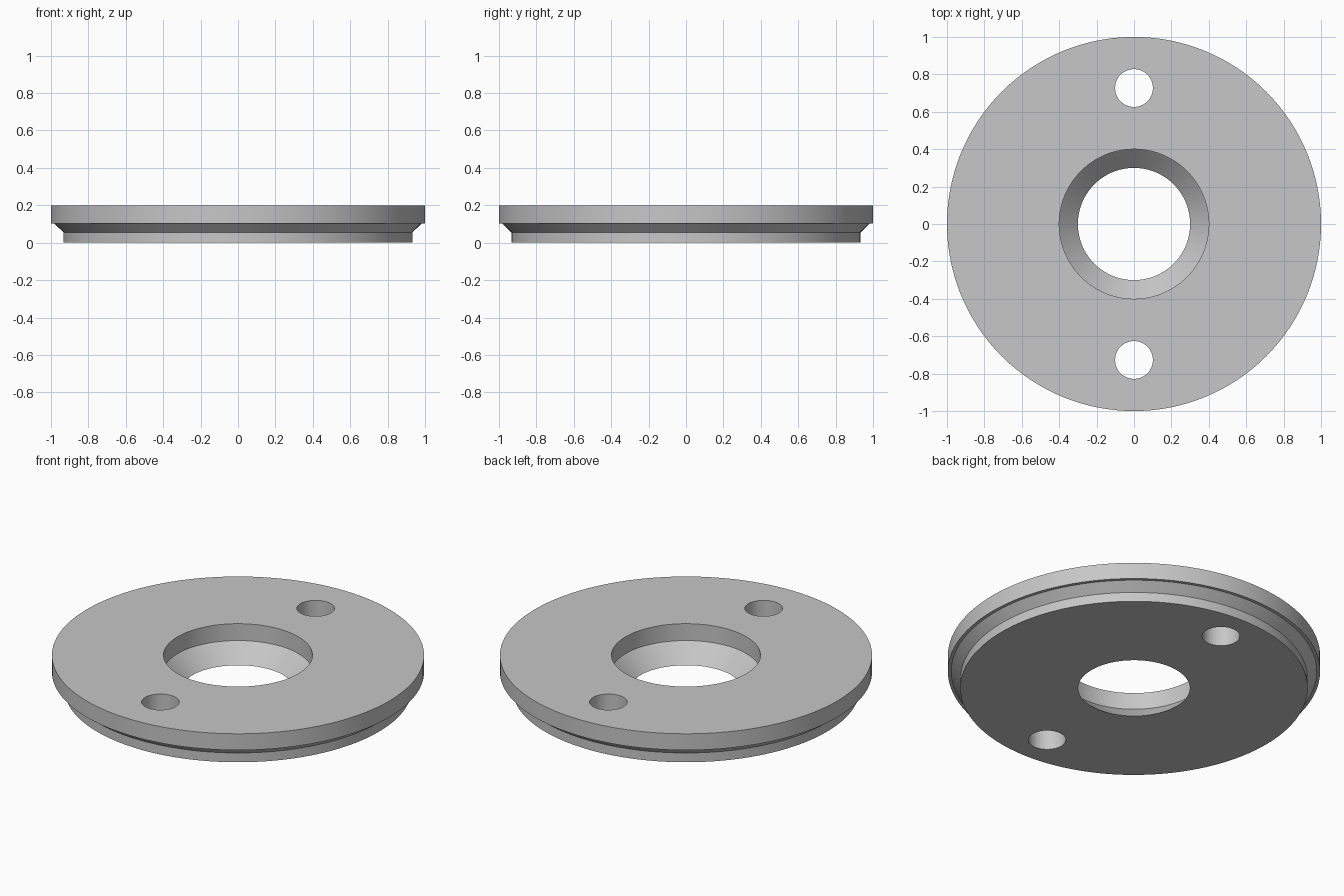
import bpy
import bmesh
import math
from mathutils import Matrix, Vector

cube = bpy.data.objects.get("Cube")
if cube:
    bpy.data.objects.remove(cube, do_unlink=True)

SEGMENTS = 128
HEIGHT = 0.2

# Single plain grey material
grey = bpy.data.materials.new("plain grey")
grey.use_nodes = True
colour = (0.57, 0.57, 0.57, 1)
grey.diffuse_color = colour
grey.node_tree.nodes["Principled BSDF"].inputs["Base Color"].default_value = colour


def add_object(name, bm):
    mesh = bpy.data.meshes.new(name)
    bm.to_mesh(mesh)
    bm.free()
    mesh.materials.append(grey)
    obj = bpy.data.objects.new(name, mesh)
    bpy.context.collection.objects.link(obj)
    return obj


def lathe(name, profile):
    """Revolve a closed (radius, height) outline around z."""
    bm = bmesh.new()
    verts = [bm.verts.new((r, 0, z)) for r, z in profile]
    edges = [bm.edges.new((v, verts[i - 1])) for i, v in enumerate(verts)]
    bmesh.ops.spin(bm, geom=verts + edges, cent=(0, 0, 0), axis=(0, 0, 1),
                   angle=math.tau, steps=SEGMENTS, use_merge=True)
    bmesh.ops.remove_doubles(bm, verts=bm.verts[:], dist=0.0001)
    bmesh.ops.recalc_face_normals(bm, faces=bm.faces[:])
    return add_object(name, bm)


# Flanged disc: stepped, undercut rim and a bore that tapers to the underside
disc = lathe("flanged_disc", [
    (0.40, HEIGHT), (1.0, HEIGHT), (1.0, 0.103), (0.982, 0.103),
    (0.933, 0.055), (0.933, 0), (0.30, 0), (0.40, 0.10),
])

# Two through holes, front and back
bm = bmesh.new()
for side in (-1, 1):
    place = Matrix.Translation(Vector((0, side * 0.727, HEIGHT / 2)))
    bmesh.ops.create_cone(bm, cap_ends=True, segments=64, radius1=0.101,
                          radius2=0.101, depth=HEIGHT * 2, matrix=place)
cutter = add_object("hole_cutter", bm)
cutter.hide_render = True

bpy.ops.object.select_all(action="DESELECT")
disc.select_set(True)
bpy.context.view_layer.objects.active = disc
cut = disc.modifiers.new("bolt holes", "BOOLEAN")
cut.operation = "DIFFERENCE"
cut.solver = "EXACT"
cut.object = cutter
bpy.ops.object.modifier_apply(modifier=cut.name)
bpy.data.objects.remove(cutter, do_unlink=True)

# Smooth round walls, crisp edges
bpy.ops.object.shade_smooth_by_angle(angle=math.radians(30))
